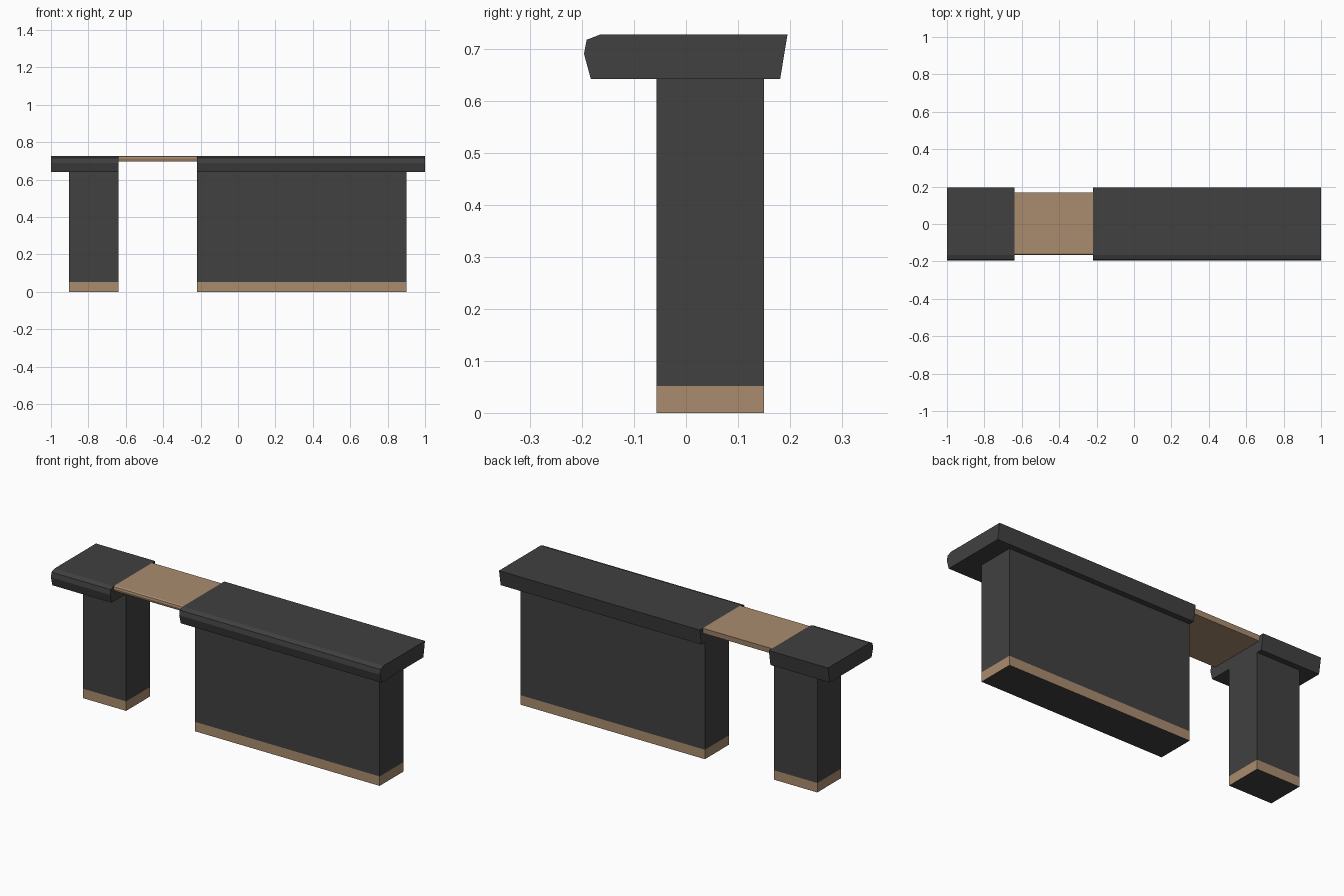
import bpy, bmesh

if "Cube" in bpy.data.objects:
    bpy.data.objects.remove(bpy.data.objects["Cube"])


def material(name, rgb):
    m = bpy.data.materials.new(name)
    m.diffuse_color = (*rgb, 1)
    m.use_nodes = True
    m.node_tree.nodes["Principled BSDF"].inputs["Base Color"].default_value = m.diffuse_color
    return m


DARK = material("charcoal", (0.052, 0.052, 0.052))
TAN = material("tan_wood", (0.40, 0.262, 0.158))


def extrude_profile(name, profile, x0, x1, mats):
    """Extrude a closed (y, z) profile along x into a solid."""
    bm = bmesh.new()
    face = bm.faces.new([bm.verts.new((x0, y, z)) for y, z in profile])
    ext = bmesh.ops.extrude_face_region(bm, geom=[face])
    for v in ext["geom"]:
        if isinstance(v, bmesh.types.BMVert):
            v.co.x = x1
    bmesh.ops.recalc_face_normals(bm, faces=bm.faces[:])
    me = bpy.data.meshes.new(name)
    bm.to_mesh(me)
    bm.free()
    for m in mats:
        me.materials.append(m)
    ob = bpy.data.objects.new(name, me)
    bpy.context.collection.objects.link(ob)
    return ob


# Countertop section: flared sides, rounded front lip
TOP = [(-0.183, 0.642), (0.181, 0.642), (0.195, 0.727),
       (-0.165, 0.727), (-0.191, 0.717), (-0.196, 0.69)]
# Thin hinged flap with a small front chamfer
FLAP = [(-0.161, 0.698), (0.166, 0.698), (0.169, 0.727),
        (-0.157, 0.727), (-0.164, 0.723), (-0.166, 0.713)]
# Cabinet section, with a ring of points at kick-plate height
KICK = 0.052
BODY = [(-0.057, KICK), (0.15, KICK), (0.15, 0.642), (-0.057, 0.642)]
PLATE = [(-0.057, 0), (0.15, 0), (0.15, KICK), (-0.057, KICK)]

# Two counter sections: countertop range, cabinet range
for side, top, body in (("left", (-1, -0.64), (-0.903, -0.64)),
                        ("right", (-0.22, 1), (-0.22, 0.901))):
    extrude_profile(side + "_countertop", TOP, *top, [DARK])
    extrude_profile(side + "_cabinet", BODY, *body, [DARK])
    kick = extrude_profile(side + "_kick_plate", PLATE, *body, [TAN, DARK])
    for p in kick.data.polygons:          # dark underside
        if p.normal.z < -0.5:
            p.material_index = 1

# Flap bridging the gap
extrude_profile("counter_flap", FLAP, -0.64, -0.22, [TAN])
